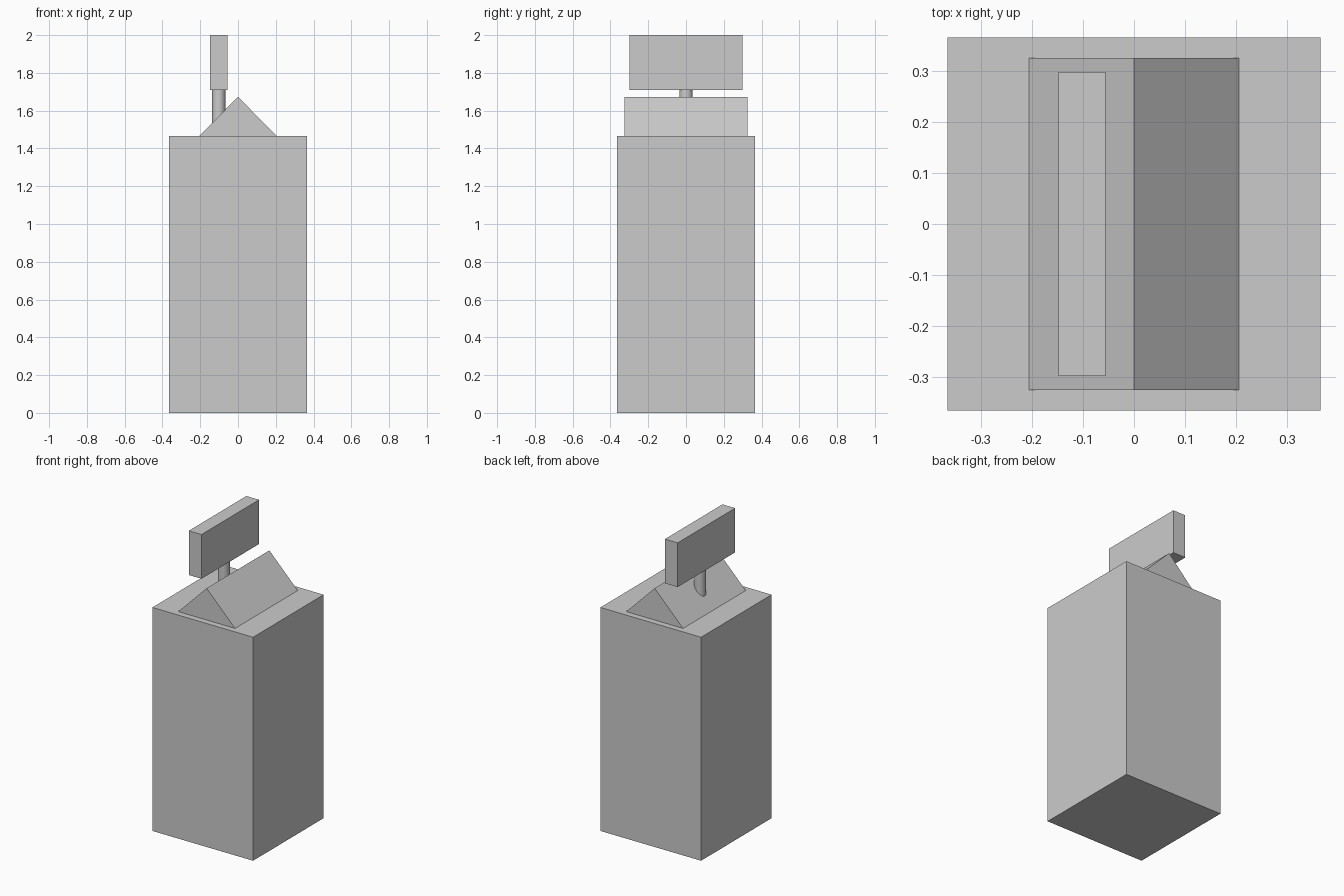
import bpy, bmesh, math

if "Cube" in bpy.data.objects:
    bpy.data.objects.remove(bpy.data.objects["Cube"])


def make_object(name, bm):
    bmesh.ops.recalc_face_normals(bm, faces=bm.faces)
    mesh = bpy.data.meshes.new(name)
    bm.to_mesh(mesh)
    bm.free()
    obj = bpy.data.objects.new(name, mesh)
    bpy.context.collection.objects.link(obj)
    return obj


def extrude_profile(name, profile, y0, y1):
    """Extrude an (x, z) outline along y."""
    bm = bmesh.new()
    face = bm.faces.new([bm.verts.new((x, y0, z)) for x, z in profile])
    result = bmesh.ops.extrude_face_region(bm, geom=[face])
    verts = [v for v in result["geom"] if isinstance(v, bmesh.types.BMVert)]
    bmesh.ops.translate(bm, verts=verts, vec=(0, y1 - y0, 0))
    return make_object(name, bm)


def box(name, x0, x1, y0, y1, z0, z1):
    return extrude_profile(name, [(x0, z0), (x1, z0), (x1, z1), (x0, z1)], y0, y1)


# Tall square body
BODY_TOP = 1.465
box("body", -0.365, 0.365, -0.365, 0.365, 0, BODY_TOP)

# Triangular ridge resting on the body
extrude_profile("ridge", [(-0.206, BODY_TOP), (0.206, BODY_TOP), (0, 1.673)], -0.325, 0.325)

# Round post rising out of the left slope
bpy.ops.mesh.primitive_cylinder_add(vertices=32, radius=0.035, depth=0.23,
                                    location=(-0.102, 0, 1.6))
post = bpy.context.object
post.name = "post"
bpy.ops.object.shade_smooth_by_angle(angle=math.radians(30))

# Upright panel on the post
box("panel", -0.148, -0.056, -0.298, 0.298, 1.71, 2.0)
